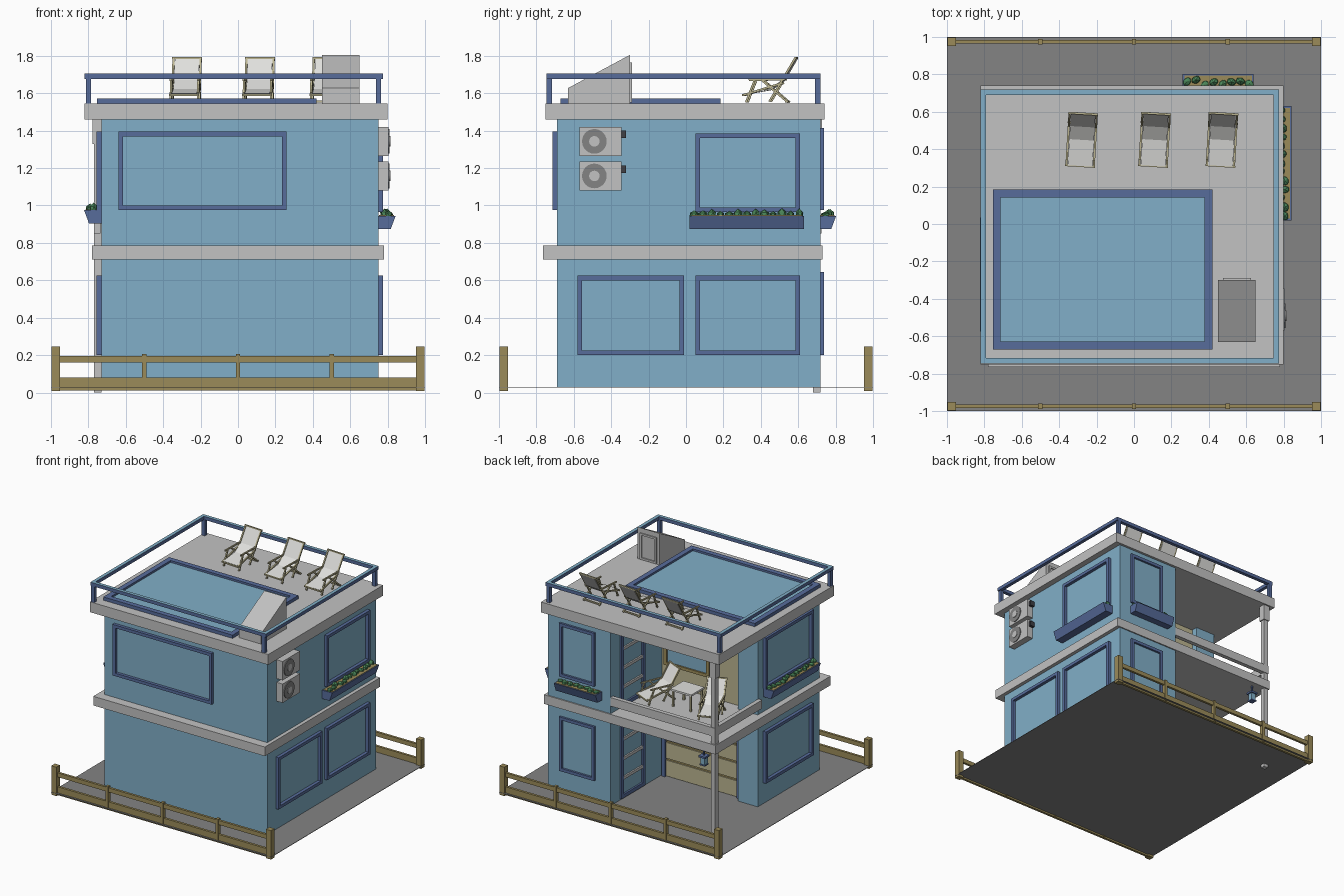
import bpy, bmesh, random
from mathutils import Vector, Matrix

if "Cube" in bpy.data.objects:
    bpy.data.objects.remove(bpy.data.objects["Cube"])

random.seed(4)
COL = {"wall_blue": (.22, .43, .58), "trim_blue": (.095, .15, .33), "concrete_grey": (.54, .54, .54),
       "paving_grey": (.23, .23, .23), "fence_wood": (.33, .26, .10), "plaster_beige": (.50, .46, .28),
       "canvas_white": (.74, .74, .72), "leaf_green": (.07, .24, .10), "pipe_dark": (.05, .05, .06)}
NAMES = list(COL)
MATS = []
for n, c in COL.items():
    m = bpy.data.materials.new(n)
    m.diffuse_color = (*c, 1)
    m.use_nodes = True
    m.node_tree.nodes["Principled BSDF"].inputs["Base Color"].default_value = m.diffuse_color
    MATS.append(m)
WALL, TRIM, GREY, PAVE, WOOD, BEIGE, WHITE, LEAF, DARK = range(9)


class Part:
    """One object gathered from simple solids, placed by a matrix."""
    def __init__(self, name, mat=GREY, matrix=None):
        self.name, self.mat, self.bm = name, mat, bmesh.new()
        self.M = matrix or Matrix()

    def paint(self, verts, mat):
        for f in {f for v in verts for f in v.link_faces}:
            f.material_index = self.mat if mat is None else mat

    def box(self, x0, x1, y0, y1, z0, z1, mat=None, top=None):
        M = Matrix.Translation(((x0 + x1) / 2, (y0 + y1) / 2, (z0 + z1) / 2)) @ \
            Matrix.Diagonal((x1 - x0, y1 - y0, z1 - z0, 1))
        vs = bmesh.ops.create_cube(self.bm, size=1, matrix=M)["verts"]
        self.paint(vs, mat)
        if top is not None:
            for f in {f for v in vs for f in v.link_faces}:
                if f.calc_center_median().z > z1 - 1e-4:
                    f.material_index = top
        return self

    def bar(self, a, b, w=.012, mat=None):
        a, b = Vector(a), Vector(b)
        M = Matrix.Translation((a + b) / 2) @ (b - a).to_track_quat('Z', 'Y').to_matrix().to_4x4() @ \
            Matrix.Diagonal((w, w, (b - a).length, 1))
        self.paint(bmesh.ops.create_cube(self.bm, size=1, matrix=M)["verts"], mat)
        return self

    def prism(self, x0, x1, yz, mat=None):
        lo = [self.bm.verts.new((x0, y, z)) for y, z in yz]
        hi = [self.bm.verts.new((x1, y, z)) for y, z in yz]
        self.bm.faces.new(lo)
        self.bm.faces.new(hi[::-1])
        for i in range(len(yz)):
            j = (i + 1) % len(yz)
            self.bm.faces.new((lo[i], hi[i], hi[j], lo[j]))
        self.paint(lo + hi, mat)
        return self

    def frame(self, axis, a0, a1, z0, z1, d0, d1, w=.025, mat=None):
        """Rectangular surround lying in the plane across the given axis."""
        for p, q, r, s in ((a0, a1, z0, z0 + w), (a0, a1, z1 - w, z1),
                           (a0, a0 + w, z0 + w, z1 - w), (a1 - w, a1, z0 + w, z1 - w)):
            if axis == 'x':
                self.box(d0, d1, p, q, r, s, mat)
            elif axis == 'y':
                self.box(p, q, d0, d1, r, s, mat)
            else:
                self.box(p, q, r, s, d0, d1, mat)
        return self

    def done(self):
        bmesh.ops.recalc_face_normals(self.bm, faces=self.bm.faces[:])
        me = bpy.data.meshes.new(self.name)
        self.bm.to_mesh(me)
        self.bm.free()
        for m in MATS:
            me.materials.append(m)
        ob = bpy.data.objects.new(self.name, me)
        ob.matrix_world = self.M
        bpy.context.collection.objects.link(ob)


# paved yard
Part("yard", PAVE).box(-1, 1, -1, 1, .026, .03).done()

# fences along front and back
for name, y in (("front_fence", -.975), ("back_fence", .975)):
    p = Part(name, WOOD)
    for x in (-.975, .975):
        p.box(x - .023, x + .023, y - .023, y + .023, .008, .245)
    for x in (-.5, 0, .5):
        p.box(x - .012, x + .012, y - .015, y + .015, .02, .205)
    p.box(-.955, .955, y - .01, y + .01, .012, .08)
    p.box(-.955, .955, y - .01, y + .01, .16, .195).done()

# walls: main block, back wing and the pier beside the garage
Part("main_block", WALL).box(-.73, .75, -.69, .05, .03, 1.46).done()
Part("back_wing", WALL).box(.18, .75, .05, .72, .03, 1.46).done()
Part("side_pier", WALL).box(-.73, -.55, .05, .11, .03, 1.46).done()

# floor slabs
Part("middle_slab").box(-.78, .78, -.765, .73, .71, .785).done()
Part("roof_slab").box(-.82, .80, -.75, .74, 1.46, 1.545).done()

# corner column with foot and capital
c = Part("corner_column")
c.box(-.77, -.73, .68, .72, .0, 1.46)
c.box(-.778, -.722, .672, .728, 1.33, 1.46).done()

# balcony rail
b = Part("balcony_rail")
b.box(-.77, .18, .69, .725, .85, .92)
b.box(-.77, -.735, .11, .69, .85, .92).done()

# window surrounds
w = Part("window_frames", TRIM)
w.frame('y', -.64, .26, .975, 1.395, -.715, -.685)
for y0, y1, z0, z1 in ((-.58, -.01, .20, .625), (.05, .61, .20, .625), (.05, .61, .965, 1.385)):
    w.frame('x', y0, y1, z0, z1, .745, .776)
for z0, z1 in ((.20, .625), (.975, 1.395)):
    w.frame('x', -.58, .04, z0, z1, -.756, -.725)
    w.frame('y', .32, .64, z0, z1 + .02, .715, .737)
w.done()

# slatted glass doors in the side of the wing
d = Part("side_doors", TRIM)
for z0, z1 in ((.04, .68), (.79, 1.42)):
    d.frame('x', .29, .60, z0, z1, .165, .185, .03)
    for i in range(1, 4):
        z = z0 + (z1 - z0) * i / 4
        d.box(.168, .185, .32, .57, z - .012, z + .012, GREY)
d.done()

# garage door with planks
g = Part("garage_door", BEIGE)
for i in range(4):
    g.box(-.51, .14, .045, .062, .035 + i * .145, .165 + i * .145)
g.box(-.51, .14, .045, .053, .03, .61, WOOD)
g.box(-.54, -.51, .045, .075, .03, .64, TRIM)
g.box(.14, .17, .045, .075, .03, .64, TRIM)
g.box(-.54, .17, .045, .075, .61, .64, TRIM).done()

# balcony back wall and its wooden window
Part("balcony_wall", BEIGE).box(-.55, .179, .045, .057, .785, 1.46).done()
v = Part("balcony_window", WOOD).frame('y', -.26, .15, .95, 1.37, .05, .075)
v.box(-.24, .13, .05, .062, .97, 1.35, WALL).done()

# hanging lamp under the balcony edge
lamp = Part("hanging_lamp", TRIM)
lamp.box(-.645, -.635, .675, .685, .64, .71)
lamp.box(-.67, -.61, .65, .71, .635, .65)
lamp.box(-.66, -.62, .66, .70, .58, .635, WALL)
lamp.box(-.664, -.616, .656, .704, .57, .58).done()

# roof railing, pale on top
r = Part("roof_railing", TRIM)
for y in (-.745, .69):
    r.box(-.82, .775, y, y + .028, 1.677, 1.705, top=WALL)
    for x in (-.813, .737):
        r.box(x, x + .028, y, y + .028, 1.54, 1.68)
for x in (-.82, .747):
    r.box(x, x + .028, -.717, .69, 1.677, 1.705, top=WALL)
r.done()

# skylight
s = Part("skylight", TRIM).frame('z', -.755, .42, -.67, .185, 1.54, 1.572, .042)
s.box(-.72, .385, -.635, .15, 1.54, 1.556, WALL).done()

# stair hatch with sloped roof and door
h = Part("roof_hatch")
h.prism(.45, .65, [(-.63, 1.54), (-.63, 1.628), (-.30, 1.805), (-.30, 1.54)])
h.frame('y', .475, .625, 1.55, 1.765, -.302, -.29, .016)
h.done()

# air conditioners
for i, z in enumerate((1.08, 1.265)):
    a = Part("air_conditioner_%d" % (i + 1)).box(.745, .805, -.57, -.345, z, z + .155)
    for rad, dep, mat in ((.066, .006, PAVE), (.028, .010, GREY)):
        M = Matrix.Translation((.805 + dep / 2, -.49, z + .078)) @ Matrix.Rotation(1.5708, 4, 'Y')
        a.paint(bmesh.ops.create_cone(a.bm, cap_ends=True, segments=24, radius1=rad, radius2=rad,
                                      depth=dep, matrix=M)["verts"], mat)
    a.box(.75, .79, -.345, -.322, z + .095, z + .135, DARK).done()


# flower boxes: length along local x, outward is local -y
def planter(name, loc, angle, length):
    p = Part(name, TRIM, Matrix.Translation(loc) @ Matrix.Rotation(angle, 4, 'Z'))
    h = length / 2
    p.prism(-h, h, [(.01, 0), (-.062, 0), (-.088, .07), (.01, .07)])
    p.box(-h + .01, h - .01, -.08, .0, .065, .073, WOOD)
    n = int(length / .045)
    for i in range(n):
        x = -h + length * (i + .5) / n
        M = Matrix.Translation((x, -.042 + random.uniform(-.015, .015), .075)) @ \
            Matrix.Rotation(random.uniform(0, 3), 4, 'Z') @ \
            Matrix.Diagonal((.028, .022, random.uniform(.015, .036), 1))
        p.paint(bmesh.ops.create_icosphere(p.bm, subdivisions=1, radius=1, matrix=M)["verts"], LEAF)
    p.done()


planter("right_planter", (.755, .325, .875), 1.5708, .61)
planter("left_planter", (-.735, -.27, .905), -1.5708, .61)
planter("back_planter", (.45, .715, .875), 3.14159, .38)


# deck chairs, facing local -y
def chair(name, loc, angle):
    p = Part(name, BEIGE, Matrix.Translation(loc) @ Matrix.Rotation(angle, 4, 'Z'))
    for x in (-.073, .073):
        for a, b in (((0, .01), (.14, .245)), ((-.14, .045), (.07, .11)), ((-.04, .125), (.10, .006)),
                     ((-.08, .12), (-.125, .006)), ((-.11, .125), (.085, .13))):
            p.bar((x, *a), (x, *b), .011)
    for y, z in ((-.14, .045), (.14, .243), (.09, .012)):
        p.bar((-.08, y, z), (.08, y, z), .011)
    path = [(-.14, .053), (0, .078), (.07, .128), (.14, .248)]
    p.prism(-.066, .066, path + [(y + .006, z - .006) for y, z in path[::-1]], WHITE)
    p.done()


for i, x in enumerate((-.28, .11, .47)):
    chair("roof_chair_%d" % (i + 1), (x, .45, 1.545), -.06)
chair("balcony_chair_left", (.04, .30, .785), 2.7)
chair("balcony_chair_right", (-.45, .30, .785), 3.5)

# balcony table
t = Part("balcony_table", WHITE).box(-.30, -.11, .19, .36, .915, .93)
for x in (-.285, -.125):
    for y in (.205, .345):
        t.box(x - .007, x + .007, y - .007, y + .007, .785, .915, BEIGE)
t.done()
